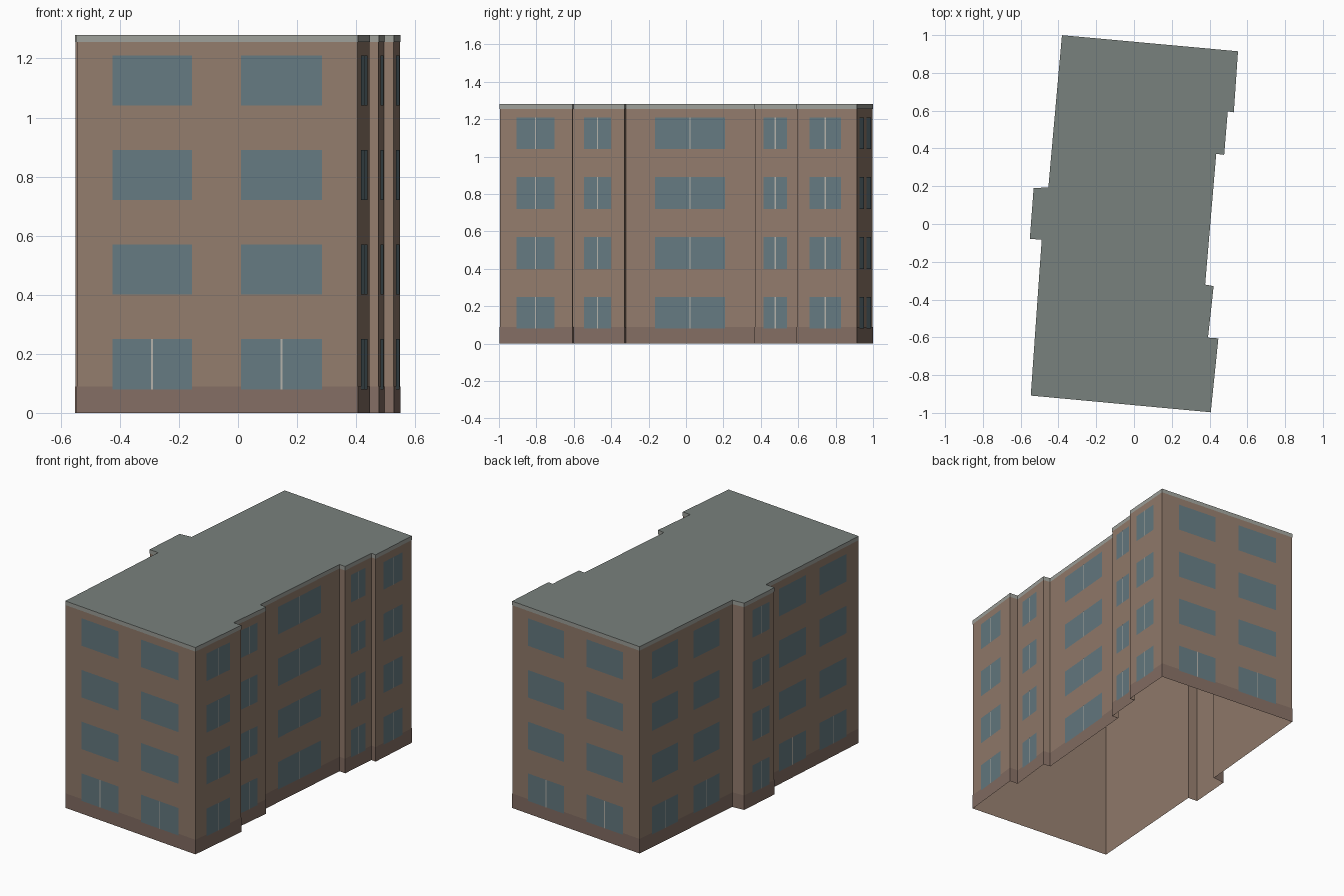
import bpy
from mathutils import Vector

if "Cube" in bpy.data.objects:
    bpy.data.objects.remove(bpy.data.objects["Cube"])

H, PLINTH, CAP = 1.28, 0.09, 1.255
ROWS = [(0.08 + 0.32 * i, 0.25 + 0.32 * i) for i in range(4)]

# Footprint, counter-clockwise from the front right corner
FOOT = [Vector(p) for p in [
    (0.405, -0.995), (0.445, -0.607), (0.39, -0.603), (0.42, -0.33),
    (0.375, -0.322), (0.434, 0.373), (0.476, 0.368), (0.495, 0.598),
    (0.527, 0.593), (0.549, 0.913), (-0.38, 0.998), (-0.452, 0.193),
    (-0.53, 0.188), (-0.55, -0.077), (-0.487, -0.082), (-0.545, -0.907)]]
N = len(FOOT)


def mat(name, r, g, b):
    m = bpy.data.materials.new(name)
    m.diffuse_color = (r, g, b, 1)
    m.use_nodes = True
    m.node_tree.nodes["Principled BSDF"].inputs["Base Color"].default_value = m.diffuse_color
    return m


BRICK = mat("brick", 0.29, 0.20, 0.15)
BASE = mat("base_brick", 0.23, 0.155, 0.125)
TRIM = mat("trim", 0.34, 0.35, 0.32)
ROOF = mat("roof", 0.19, 0.22, 0.205)
GLASS = mat("glass", 0.13, 0.195, 0.22)
BAR = mat("bar", 0.45, 0.44, 0.40)


def make(name, verts, faces, material):
    me = bpy.data.meshes.new(name)
    me.from_pydata(verts, [], faces)
    me.materials.append(material)
    ob = bpy.data.objects.new(name, me)
    bpy.context.collection.objects.link(ob)
    return ob


def normal(i):
    d = (FOOT[(i + 1) % N] - FOOT[i % N]).normalized()
    return Vector((d.y, -d.x))


def outline(off):
    pts = []
    for i, p in enumerate(FOOT):
        a, b = normal(i - 1), normal(i)
        pts.append(p + (a + b) * (off / (1 + a.dot(b))))
    return pts


def band(name, z0, z1, off, material):
    pts = outline(off)
    verts = [(p.x, p.y, z) for z in (z0, z1) for p in pts]
    faces = [(i, (i + 1) % N, N + (i + 1) % N, N + i) for i in range(N)]
    return make(name, verts, faces, material)


# Shell open at the bottom, plinth and roof edge bands, flat roof
band("walls", 0, H, 0, BRICK)
band("plinth", 0, PLINTH, 0.0015, BASE)
band("roof_edge", CAP, H, 0.0015, TRIM)
make("roof", [(p.x, p.y, H) for p in outline(0.0015)], [tuple(range(N))], ROOF)


def panels(name, quads, off, material):
    verts, faces = [], []
    for wall, t0, t1, z0, z1 in quads:
        a, b, n = FOOT[wall], FOOT[(wall + 1) % N], normal(wall)
        p, q = a.lerp(b, t0) + n * off, a.lerp(b, t1) + n * off
        k = len(verts)
        verts += [(p.x, p.y, z0), (q.x, q.y, z0), (q.x, q.y, z1), (p.x, p.y, z1)]
        faces.append((k, k + 1, k + 2, k + 3))
    make(name, verts, faces, material)


# Windows per side: wall index, start and end along the wall, bars on all floors
SIDES = {
    "front": [(15, 0.126, 0.41, False), (15, 0.584, 0.874, False)],
    "right": [(0, 0.23, 0.75, True), (2, 0.21, 0.74, True), (4, 0.225, 0.765, True),
              (6, 0.20, 0.75, True), (8, 0.21, 0.74, True)],
    "back": [(9, 0.126, 0.41, False), (9, 0.584, 0.874, False)],
    "left": [(10, 0.13, 0.41, False), (10, 0.58, 0.86, False), (12, 0.27, 0.83, True),
             (14, 0.14, 0.43, False), (14, 0.58, 0.87, False)],
}
for side, wins in SIDES.items():
    glass, bars = [], []
    for wall, t0, t1, every in wins:
        half = 0.003 / (FOOT[(wall + 1) % N] - FOOT[wall]).length
        mid = (t0 + t1) / 2
        for floor, (z0, z1) in enumerate(ROWS):
            glass.append((wall, t0, t1, z0, z1))
            if every or floor == 0:
                bars.append((wall, mid - half, mid + half, z0, z1))
    panels(side + "_windows", glass, 0.003, GLASS)
    panels(side + "_window_bars", bars, 0.0045, BAR)
